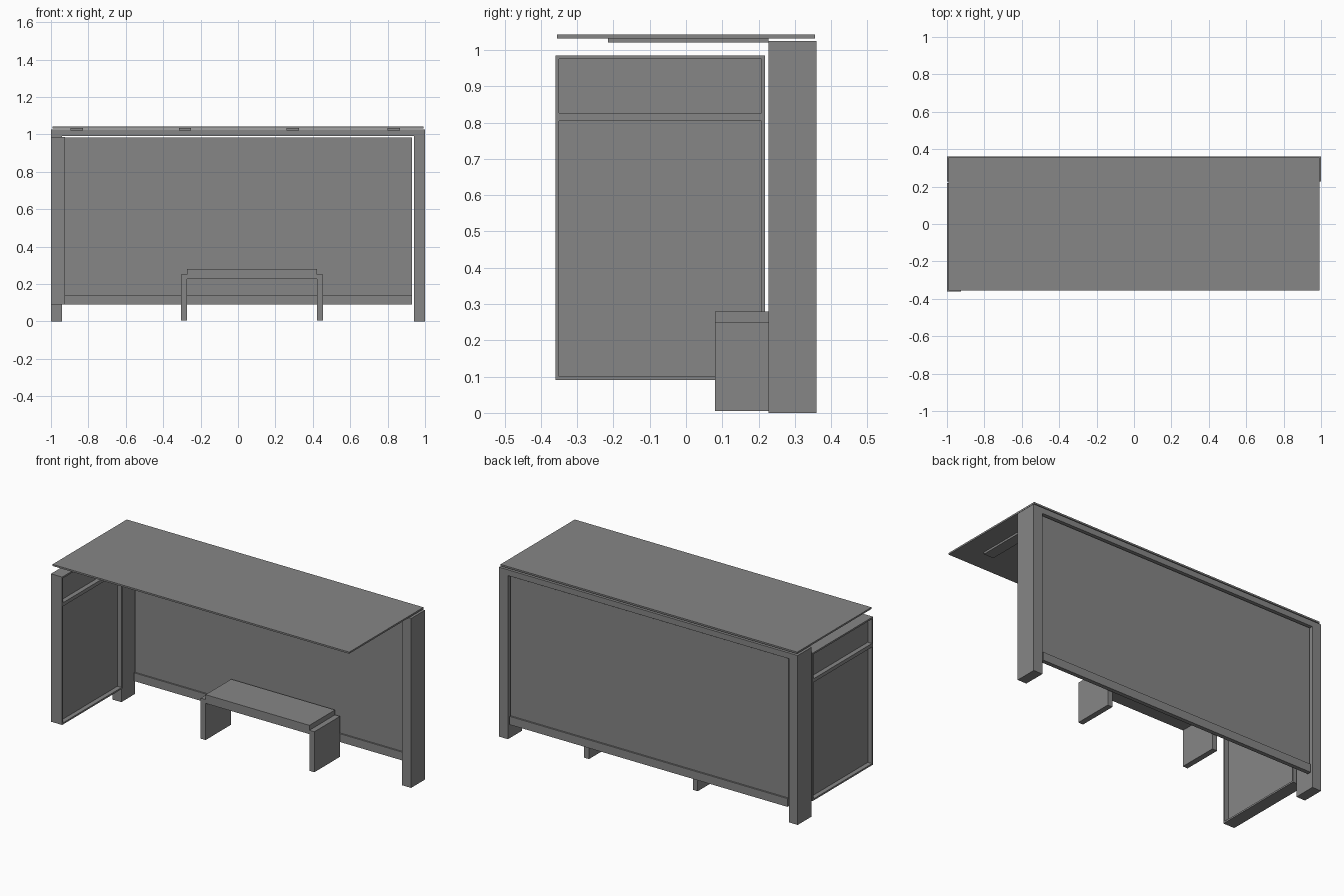
import bpy
import bmesh
from mathutils import Vector

default = bpy.data.objects.get("Cube")
if default:
    bpy.data.objects.remove(default, do_unlink=True)

GREY = (0.24, 0.24, 0.24, 1)
grey = bpy.data.materials.new("plain_grey")
grey.use_nodes = True
grey.diffuse_color = GREY
grey.node_tree.nodes["Principled BSDF"].inputs["Base Color"].default_value = GREY


def box(name, x, y, z):
    """Flat-sided box from (min, max) ranges on each axis."""
    bm = bmesh.new()
    bmesh.ops.create_cube(bm, size=1)
    for v in bm.verts:
        v.co = Vector([(lo + hi) / 2 + c * (hi - lo)
                       for c, (lo, hi) in zip(v.co, (x, y, z))])
    mesh = bpy.data.meshes.new(name)
    bm.to_mesh(mesh)
    bm.free()
    mesh.materials.append(grey)
    obj = bpy.data.objects.new(name, mesh)
    bpy.context.collection.objects.link(obj)
    return obj


# Rear posts and the beam joining them
POST_Y = (0.227, 0.36)
POST_TOP = 1.025
box("left_post", (0.94, 1), POST_Y, (0, POST_TOP))
box("right_post", (-1, -0.94), POST_Y, (0, POST_TOP))
box("top_beam", (-0.94, 0.94), POST_Y, (0.99, POST_TOP))

# Rear wall: thin sheet standing in a bottom rail
box("back_panel", (-0.93, 0.93), (0.342, 0.348), (0.12, 0.983))
box("back_rail", (-0.93, 0.93), (0.333, 0.358), (0.09, 0.14))

# Roof sheet and the four arms under it
box("roof", (-0.993, 0.993), (-0.355, 0.355), (1.032, 1.042))
for i, x in enumerate((-0.862, -0.283, 0.292, 0.832)):
    box(f"roof_arm_{i + 1}", (x - 0.033, x + 0.033),
        (-0.215, 0.228), (1.02, 1.032))

# End wall: deep thin-edged frame with a crossbar and a recessed sheet
FRAME_X = (-1, -0.925)
Y0, Y1, Z0, Z1, EDGE = -0.36, 0.218, 0.09, 0.985, 0.01
inner_y = (Y0 + EDGE, Y1 - EDGE)
box("end_front_stile", FRAME_X, (Y0, Y0 + EDGE), (Z0, Z1))
box("end_rear_stile", FRAME_X, (Y1 - EDGE, Y1), (Z0, Z1))
box("end_bottom_rail", FRAME_X, inner_y, (Z0, Z0 + EDGE))
box("end_top_rail", FRAME_X, inner_y, (Z1 - EDGE, Z1))
box("end_crossbar", FRAME_X, inner_y, (0.805, 0.827))
box("end_panel", (-0.972, -0.953), inner_y, (Z0 + EDGE, Z1 - EDGE))

# Bench: two slab legs with the seat held between them
BENCH_Y = (0.08, 0.325)
box("bench_right_leg", (-0.306, -0.273), BENCH_Y, (0.005, 0.25))
box("bench_left_leg", (0.422, 0.455), BENCH_Y, (0.005, 0.25))
box("bench_seat", (-0.273, 0.422), BENCH_Y, (0.227, 0.28))
